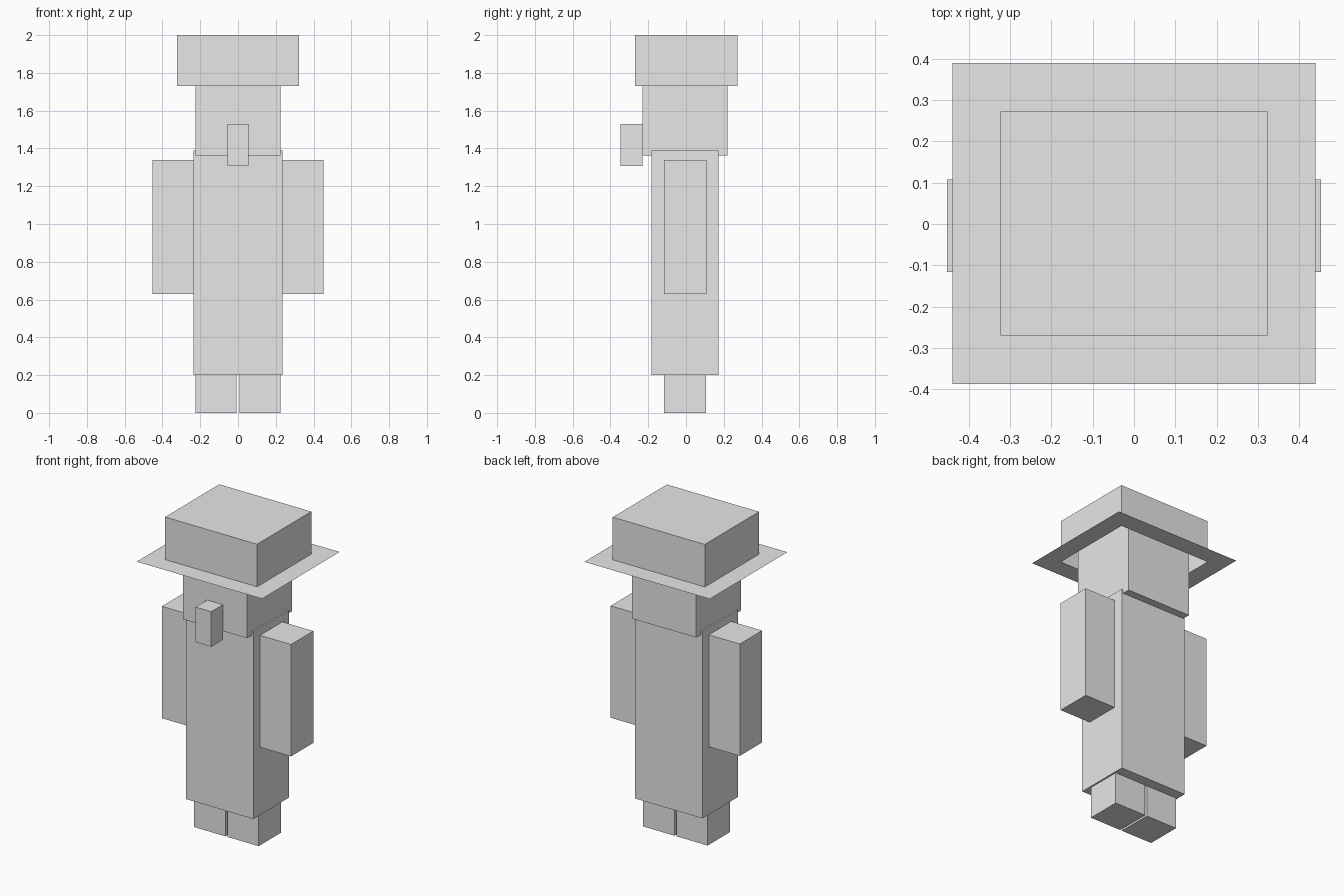
import bpy, bmesh

if "Cube" in bpy.data.objects:
    bpy.data.objects.remove(bpy.data.objects["Cube"])

grey = bpy.data.materials.new("light grey")
grey.diffuse_color = (0.8, 0.8, 0.8, 1)
grey.use_nodes = True
grey.node_tree.nodes["Principled BSDF"].inputs["Base Color"].default_value = grey.diffuse_color


def finish(bm, name):
    mesh = bpy.data.meshes.new(name)
    bm.to_mesh(mesh)
    bm.free()
    mesh.materials.append(grey)
    obj = bpy.data.objects.new(name, mesh)
    bpy.context.collection.objects.link(obj)
    return obj


def box(name, x, y, z, open_bottom=False):
    """Box from (low, high) ranges on each axis."""
    bm = bmesh.new()
    bmesh.ops.create_cube(bm, size=1)
    for v in bm.verts:
        v.co = [r[0] if c < 0 else r[1] for c, r in zip(v.co, (x, y, z))]
    if open_bottom:
        bm.normal_update()
        bottom = [f for f in bm.faces if f.normal.z < -0.5]
        bmesh.ops.delete(bm, geom=bottom, context='FACES_ONLY')
    return finish(bm, name)


# Robe, head and nose
box("robe", (-0.236, 0.236), (-0.182, 0.172), (0.2, 1.388))
box("head", (-0.226, 0.226), (-0.231, 0.221), (1.363, 1.92))
box("nose", (-0.055, 0.055), (-0.347, -0.231), (1.307, 1.53))

# Mirrored arms and legs
for side, s in (("left", 1), ("right", -1)):
    box(side + "_arm", sorted((s * 0.236, s * 0.453)), (-0.116, 0.108), (0.63, 1.34))
    box(side + "_leg", sorted((s * 0.007, s * 0.226)), (-0.116, 0.106), (0, 0.2))

# Hat crown, open underneath
HAT_X, HAT_Y, BRIM_Z = (-0.323, 0.323), (-0.27, 0.273), 1.73
box("hat_crown", HAT_X, HAT_Y, (BRIM_Z, 2.0), open_bottom=True)

# Flat brim: a rectangular ring around the crown opening
bm = bmesh.new()
rings = []
for (x0, x1), (y0, y1) in (((-0.44, 0.44), (-0.387, 0.39)), (HAT_X, HAT_Y)):
    rings.append([bm.verts.new((x, y, BRIM_Z))
                  for x, y in ((x0, y0), (x1, y0), (x1, y1), (x0, y1))])
outer, inner = rings
for i in range(4):
    j = (i + 1) % 4
    bm.faces.new((outer[i], outer[j], inner[j], inner[i]))
finish(bm, "hat_brim")
